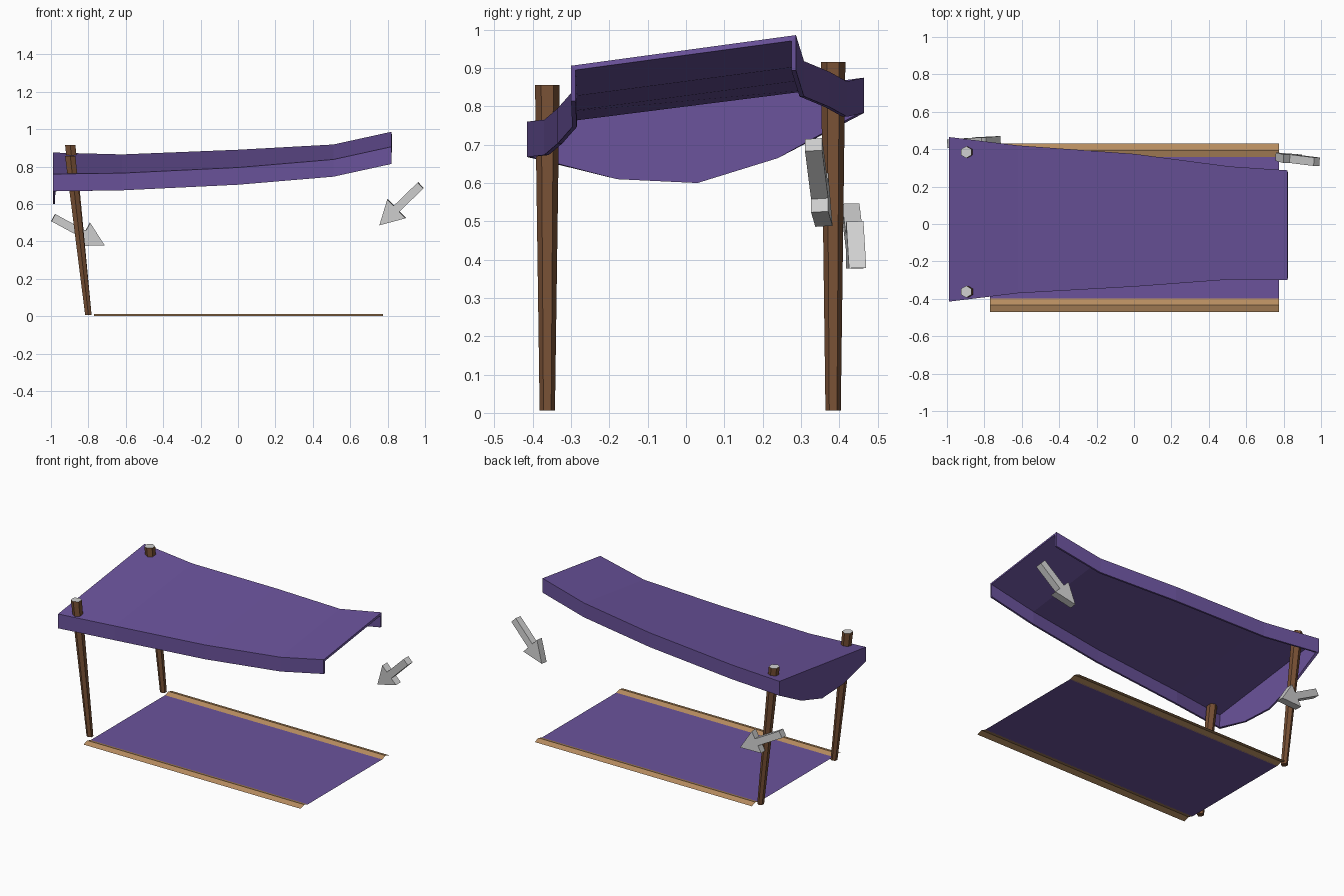
import bpy, bmesh, math
from mathutils import Vector

if "Cube" in bpy.data.objects:
    bpy.data.objects.remove(bpy.data.objects["Cube"])


def material(name, rgb):
    m = bpy.data.materials.new(name)
    m.diffuse_color = (*rgb, 1)
    m.use_nodes = True
    m.node_tree.nodes["Principled BSDF"].inputs["Base Color"].default_value = m.diffuse_color
    return m


PURPLE = material("purple cloth", (0.145, 0.086, 0.33))
BROWN = material("dark wood", (0.18, 0.078, 0.034))
TAN = material("light wood", (0.48, 0.27, 0.12))
GREY = material("pale grey", (0.64, 0.64, 0.64))


def build(name, verts, faces, *mats):
    me = bpy.data.meshes.new(name)
    me.from_pydata([tuple(v) for v in verts], [], faces)
    for m in mats:
        me.materials.append(m)
    ob = bpy.data.objects.new(name, me)
    bpy.context.collection.objects.link(ob)
    return ob


# Canopy: x, back y, back z, front y, front z for each section
sections = [(-0.99, 0.465, 0.875, -0.415, 0.76),
            (-0.62, 0.42, 0.865, -0.37, 0.765),
            (0.0, 0.375, 0.89, -0.335, 0.795),
            (0.51, 0.308, 0.918, -0.297, 0.838),
            (0.82, 0.287, 0.986, -0.30, 0.906)]
drop = 0.092
verts, faces = [], []
for x, yb, zb, yf, zf in sections:
    verts += [(x, yb, zb - drop), (x, yb, zb), (x, yf, zf), (x, yf, zf - drop)]
for i in range(len(sections) - 1):
    a, b = 4 * i, 4 * i + 4
    faces += [(a + j, a + j + 1, b + j + 1, b + j) for j in range(3)]
# curved flap closing the left end
n = len(verts)
verts += [(-0.99, 0.24, 0.665), (-0.99, 0.03, 0.60), (-0.99, -0.18, 0.61)]
faces.append((1, 0, n, n + 1, n + 2, 3, 2))
canopy = build("canopy", verts, faces, PURPLE)
sol = canopy.modifiers.new("thickness", 'SOLIDIFY')
sol.thickness = 0.012
sol.offset = -1
sol.use_even_offset = True


# Posts: tapered six-sided poles leaning left, with pale cut tops
def post(name, y, top):
    verts = []
    for x, z, r in ((-0.80, 0.006, 0.02), (-0.897, top, 0.032)):
        for k in range(6):
            t = math.radians(90 + 60 * k)
            verts.append((x + r * math.cos(t), y + r * math.sin(t), z))
    faces = [(k, (k + 1) % 6, (k + 1) % 6 + 6, k + 6) for k in range(6)]
    faces += [(5, 4, 3, 2, 1, 0), (6, 7, 8, 9, 10, 11)]
    ob = build(name, verts, faces, BROWN, GREY)
    ob.data.polygons[7].material_index = 1


post("front_post", -0.362, 0.856)
post("back_post", 0.384, 0.916)

# Ground cloth with a shallow ridged rail along each long side
x0, x1 = -0.77, 0.775
build("ground_cloth",
      [(x0, -0.40, 0.001), (x1, -0.40, 0.001), (x1, 0.36, 0.001), (x0, 0.36, 0.001)],
      [(0, 1, 2, 3)], PURPLE)
for name, yc in (("front_rail", -0.432), ("back_rail", 0.393)):
    verts = []
    for dy, z in ((-0.038, 0), (0, 0.012), (0.038, 0)):
        verts += [(x0, yc + dy, z), (x1, yc + dy, z)]
    build(name, verts, [(0, 1, 3, 2), (2, 3, 5, 4)], TAN)


# Arrows: flat extruded pointers
def arrow(name, tail, tip, head=0.127, hw=0.07, sw=0.022, thick=0.045):
    tail, tip = Vector(tail), Vector(tip)
    length = (tip - tail).length
    d = (tip - tail).normalized()
    up = Vector((0, 1, 0))
    nrm = (up - d * up.dot(d)).normalized()
    w = nrm.cross(d)
    s = length - head
    outline = [(0, -sw), (s, -sw), (s, -hw), (length, 0), (s, hw), (s, sw), (0, sw)]
    verts = [tail + d * u + w * v + nrm * (side * thick / 2)
             for side in (-1, 1) for u, v in outline]
    m = len(outline)
    faces = [tuple(range(m)), tuple(range(2 * m - 1, m - 1, -1))]
    faces += [(k, k + m, (k + 1) % m + m, (k + 1) % m) for k in range(m)]
    ob = build(name, verts, faces, GREY)
    bm = bmesh.new()
    bm.from_mesh(ob.data)
    bmesh.ops.recalc_face_normals(bm, faces=bm.faces)
    bm.to_mesh(ob.data)
    bm.free()


arrow("right_arrow", (0.977, 0.333, 0.70), (0.757, 0.36, 0.487))
arrow("left_arrow", (-0.988, 0.43, 0.527), (-0.713, 0.448, 0.378))
